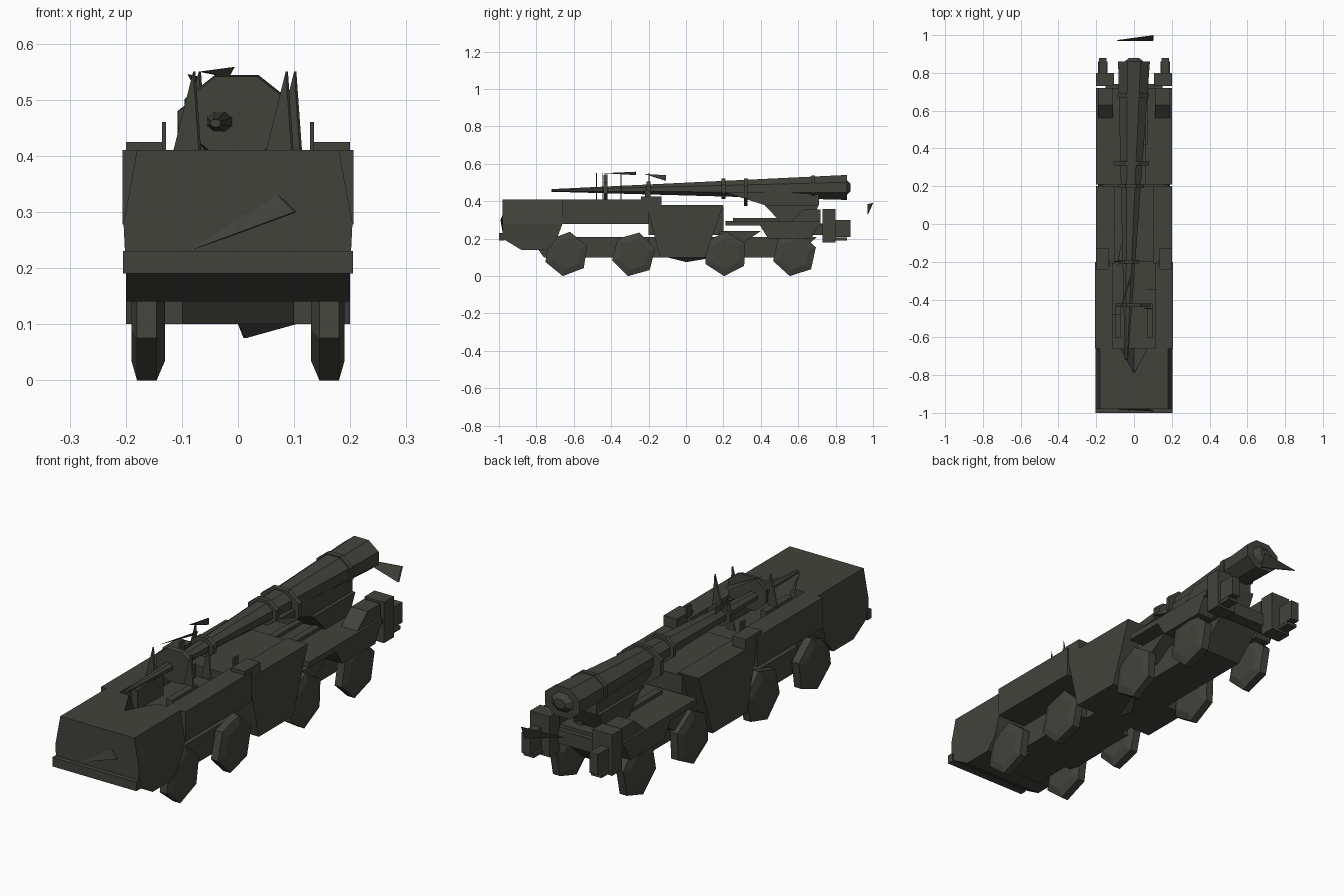
import bpy
import bmesh
import math
import random

cube = bpy.data.objects.get("Cube")
if cube:
    bpy.data.objects.remove(cube, do_unlink=True)

random.seed(4)

# Shared landmarks of the vehicle
SIDE = .2
ROOF = .41
NOSE = -.98
SEAM = -.66
WAIST = -.2
TAIL = .72
DECK = .295
BELLY = .1
TUBE_TIP = -.72
TUBE_END = .86

paint = bpy.data.materials.new("dark_olive_grey")
paint.use_nodes = True
olive = (.055, .055, .046, 1)
paint.diffuse_color = olive
shader = paint.node_tree.nodes["Principled BSDF"]
shader.inputs["Base Color"].default_value = olive
shader.inputs["Roughness"].default_value = .8


def loft(name, rings):
    """Closed flat-shaded solid through rings of equal point count."""
    bm = bmesh.new()
    loops = [[bm.verts.new(point) for point in ring] for ring in rings]
    for near, far in zip(loops, loops[1:]):
        for i in range(len(near)):
            bm.faces.new((near[i - 1], near[i], far[i], far[i - 1]))
    bm.faces.new(loops[0])
    bm.faces.new(loops[-1])
    bmesh.ops.recalc_face_normals(bm, faces=bm.faces)
    mesh = bpy.data.meshes.new(name)
    bm.to_mesh(mesh)
    bm.free()
    mesh.materials.append(paint)
    part = bpy.data.objects.new(name, mesh)
    bpy.context.collection.objects.link(part)


def block(name, x, y, z, rake=(0, 0)):
    """Box over three ranges; rake cuts the lower front and back ends in."""
    (left, right), (front, back), (low, high) = x, y, z
    bottom = [(left, front + rake[0], low), (right, front + rake[0], low),
              (right, back - rake[1], low), (left, back - rake[1], low)]
    top = [(left, front, high), (right, front, high),
           (right, back, high), (left, back, high)]
    loft(name, [bottom, top])


def centred(name, half, y, z, **shape):
    block(name, (-half, half), y, z, **shape)


def pair(name, x, y, z, **shape):
    inner, outer = x
    block("left_" + name, (inner, outer), y, z, **shape)
    block("right_" + name, (-outer, -inner), y, z, **shape)


def fin(name, *corners):
    """Thin loose triangle of sheet metal."""
    thick = .004
    loft(name, [corners, [(x + thick, y + thick, z) for x, y, z in corners]])


def cab_ring(half, front, back, notch, z):
    """Level outline of the cab with a pointed notch in its back edge."""
    right_half = [(half, front, z), (half, back, z), (.07, back, z)]
    left_half = [(-x, y, z) for x, y, z in reversed(right_half)]
    return right_half + [(0, back - notch, z)] + left_half


# Cab with a raked chin, a notched roof and a projecting bumper
loft("cab", [cab_ring(SIDE, -.88, SEAM - .08, 0, .14),
             cab_ring(SIDE, NOSE, SEAM - .03, 0, .2),
             cab_ring(SIDE + .004, NOSE, SEAM, 0, .28),
             cab_ring(SIDE - .02, NOSE, SEAM, .13, ROOF)])
centred("bumper", SIDE + .005, (-1, NOSE + .01), (.19, .23))
pair("headlight", (.15, .195), (-1.0, NOSE), (.208, .225))
fin("nose_ridge", (-.09, NOSE, .23), (.1, NOSE - .012, .3), (.07, NOSE, .33))

# Chassis and decks
centred("chassis_frame", .1, (-.84, .7), (BELLY, .21), rake=(.08, .12))
fin("sump", (0, -.1, BELLY), (.1, .15, BELLY), (.01, 0, .075))
centred("front_deck", .13, (SEAM, WAIST), (.28, .32))
centred("middle_deck", .12, (WAIST, SIDE), (.22, .37))
centred("rear_deck", SIDE, (SIDE + .01, TAIL), (.27, DECK))

# Side lockers, skirts and fenders
pair("front_locker", (.115, .206), (SEAM, WAIST), (.278, ROOF))
pair("locker_cap", (.135, SIDE), (-.24, -.13), (.375, .425))
pair("middle_locker", (.1, SIDE), (-.21, SIDE), (.1, .38), rake=(.07, .1))
pair("frame_skirt", (.08, .14), (-.58, WAIST), (BELLY, .21))
pair("rear_fender", (.12, SIDE), (.38, TAIL), (.2, DECK), rake=(.06, .05))
pair("rear_link", (.06, .16), (.18, .4), (.16, .24), rake=(0, .12))
pair("rear_tread", (.11, .19), (.63, TAIL), (DECK, .355), rake=(-.07, 0))

# Six-sided wheels, each turned by a different amount and resting on the ground
for number, axle in enumerate((-.64, -.28, .21, .58), start=1):
    turn = random.uniform(.2, .9)
    angles = [turn + math.tau * step / 6 for step in range(6)]
    radius = .12
    hub = -radius * min(math.sin(a) for a in angles)
    for side, sign in (("left", 1), ("right", -1)):
        rings = []
        for x, share in ((.13, .7), (.145, 1), (.18, 1), (.19, .7)):
            reach = radius * share
            rings.append([(sign * x, axle + reach * math.cos(a), hub + reach * math.sin(a))
                          for a in angles])
        loft(f"{side}_wheel_{number}", rings)


def tube_ring(y, swell=1, drop=0, shift=0):
    """Eight-sided section of the tube, which widens steadily to the rear."""
    along = (y - TUBE_TIP) / (TUBE_END - TUBE_TIP)
    radius = (.008 + .068 * along) * swell
    centre_x = shift - .04 * (1 - along)
    centre_z = .458 + .016 * along - drop
    ring = []
    for step in range(8):
        angle = math.tau * (step + .5) / 8
        ring.append((centre_x + radius * 1.2 * math.cos(angle), y,
                     centre_z + radius * .95 * math.sin(angle)))
    return ring


# Long launch tube with thin collars around it
loft("launch_tube", [tube_ring(TUBE_TIP), tube_ring(TUBE_END)])
loft("tube_tail", [tube_ring(TUBE_END, swell=.6), tube_ring(TUBE_END + .02, swell=.3)])
collars = ((-.43, 4, -.01, .03), (WAIST, 1.6, 0, 0), (SIDE, 1.3, 0, 0),
           (.32, 1.6, .02, 0), (.68, 1.1, 0, 0))
for number, (y, *fit) in enumerate(collars, start=1):
    loft(f"tube_collar_{number}", [tube_ring(y - .01, *fit), tube_ring(y + .01, *fit)])

# Cradle, pivot and struts below the rear of the tube
centred("tube_cradle", .06, (SIDE, .71), (.38, .45), rake=(.22, 0))
centred("cradle_pivot", .075, (.42, .71), (DECK, .38), rake=(.08, .04))
pair("lift_strut", (.03, .06), (.25, .68), (DECK, .31))

# Rear stabilisers and jacks
pair("stabiliser", (.105, SIDE), (TAIL + .01, .8), (.18, .36))
pair("jack", (.145, .185), (.8, .88), (.21, .3))
pair("jack_foot", (.14, .19), (.8, .86), (.19, .205))
centred("rear_beam", .15, (.68, TAIL + .02), (.22, .28))
fin("tail_sliver", (-.09, .97, .385), (.1, .97, .33), (.1, .996, .39))

# Loose fins and brackets beside the tube
fin("upper_fin", (-.07, -.44, .55), (-.02, -.27, .54), (-.01, -.27, .558))
fin("small_fin", (-.09, -.22, .545), (-.07, -.11, .51), (-.07, -.11, .54))
for number, (x, y) in enumerate(((-.09, -.48), (.075, -.45), (.09, -.35), (-.08, WAIST)), start=1):
    fin(f"bracket_{number}", (x - .025, y, ROOF), (x + .02, y, ROOF), (x + .01, y, .55))
pair("marker_post", (.128, .135), (-.22, -.19), (ROOF, .46))
pair("front_bracket", (.07, .1), (-.6, -.42), (.31, ROOF))
